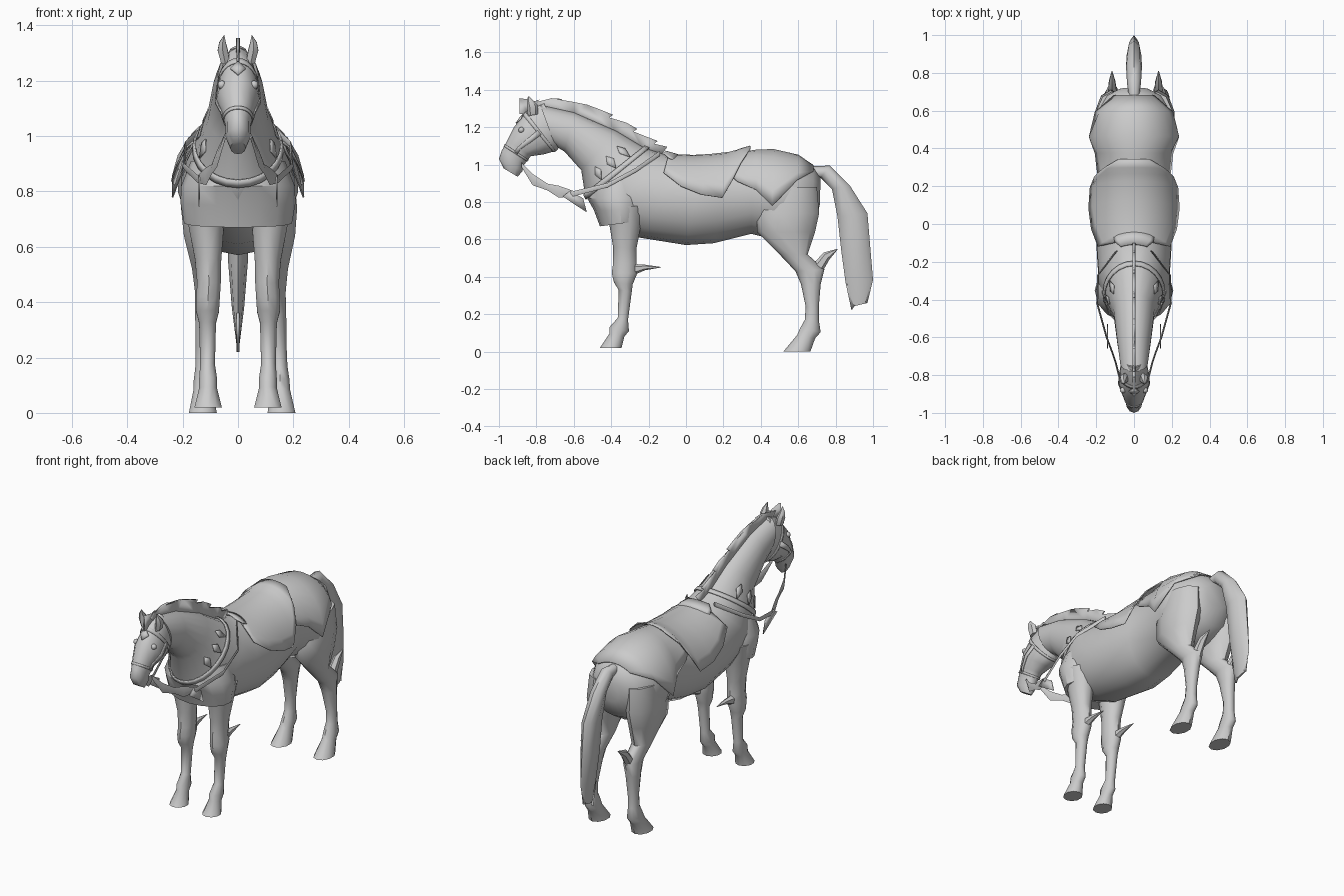
import bpy, bmesh
from math import sin, cos, pi
from mathutils import Vector, Matrix

if "Cube" in bpy.data.objects:
    bpy.data.objects.remove(bpy.data.objects["Cube"])

GREY = (0.6, 0.6, 0.6, 1)
coat = bpy.data.materials.new("plain_grey")
coat.use_nodes = True
coat.diffuse_color = GREY
coat.node_tree.nodes["Principled BSDF"].inputs["Base Color"].default_value = GREY


def finish(name, bm, mirror=False, thick=0.0, angle=0.8):
    """Turn a bmesh into a shaded object, optionally mirrored or thickened."""
    bmesh.ops.remove_doubles(bm, verts=bm.verts, dist=0.0005)
    bmesh.ops.recalc_face_normals(bm, faces=bm.faces)
    mesh = bpy.data.meshes.new(name)
    bm.to_mesh(mesh)
    bm.free()
    mesh.materials.append(coat)
    obj = bpy.data.objects.new(name, mesh)
    bpy.context.collection.objects.link(obj)
    bpy.ops.object.select_all(action='DESELECT')
    obj.select_set(True)
    bpy.context.view_layer.objects.active = obj
    bpy.ops.object.shade_smooth_by_angle(angle=angle)
    if thick:
        solid = obj.modifiers.new("thickness", 'SOLIDIFY')
        solid.thickness = thick
        solid.offset = 0
    if mirror:
        obj.modifiers.new("mirror", 'MIRROR')


def ring_point(ring, ang, off=0.0):
    """Point on an oval ring given as (y, z, opposite y, opposite z, centre x, half width)."""
    ay, az, by, bz, cx, hw = ring
    mid = Vector((cx, (ay + by) / 2, (az + bz) / 2))
    half = Vector((0, (ay - by) / 2, (az - bz) / 2))
    side = Vector((1, 0, 0))
    out = half.normalized() * cos(ang) + side * sin(ang)
    return mid + half * cos(ang) + side * hw * sin(ang) + out * off


def loft(name, rings, sides=8, **options):
    """Closed skin through a row of oval rings."""
    bm = bmesh.new()
    rows = [[bm.verts.new(ring_point(r, 2 * pi * i / sides)) for i in range(sides)]
            for r in rings]
    for low, high in zip(rows, rows[1:]):
        for i in range(sides):
            j = (i + 1) % sides
            bm.faces.new((low[i], low[j], high[j], high[i]))
    bm.faces.new(rows[0])
    bm.faces.new(rows[-1])
    finish(name, bm, **options)


def ring_at(rings, t):
    i = min(int(t), len(rings) - 2)
    return [a + (b - a) * (t - i) for a, b in zip(rings[i], rings[i + 1])]


def sheet(name, rings, rows, centre=0.0, flare=0.0, cols=12, thick=0.006):
    """Cloth or strap laid over a loft; rows are (position, half angle, offset)."""
    bm = bmesh.new()
    grid = []
    for t, half, off in rows:
        steps = [2 * i / cols - 1 for i in range(cols + 1)]
        grid.append([bm.verts.new(ring_point(ring_at(rings, t), centre + half * s,
                                             off + flare * half * s * s)) for s in steps])
    for low, high in zip(grid, grid[1:]):
        for i in range(cols):
            bm.faces.new((low[i], low[i + 1], high[i + 1], high[i]))
    finish(name, bm, thick=thick)


def plate(name, outline, x=0.0, thick=0.01, **options):
    """Flat side-on plate from a (y, z) outline."""
    bm = bmesh.new()
    face = bm.faces.new([bm.verts.new((x, y, z)) for y, z in outline])
    bmesh.ops.triangulate(bm, faces=[face])
    finish(name, bm, thick=thick, **options)


# Neck, chest, barrel and rump
BODY = [
    (-.78, 1.32, -.70, 1.10, 0, .073), (-.60, 1.28, -.65, 1.07, 0, .09),
    (-.37, 1.18, -.56, .97, 0, .11), (-.22, 1.09, -.54, .84, 0, .15),
    (-.10, 1.05, -.46, .70, 0, .19), (.0, 1.04, -.25, .61, 0, .20),
    (.10, 1.04, .0, .57, 0, .21), (.22, 1.05, .15, .58, 0, .195),
    (.35, 1.07, .35, .63, 0, .172), (.48, 1.075, .47, .60, 0, .22),
    (.60, 1.045, .58, .62, 0, .20), (.68, .99, .68, .68, 0, .15),
    (.72, .93, .715, .78, 0, .07)]
loft("body", BODY, sides=18)

# Broad chest cover with a straight lower hem
loft("chest_piece", [(-.50, .91, -.22, .91, 0, .17), (-.525, .82, -.20, .82, 0, .205),
                     (-.49, .75, -.21, .77, 0, .208), (-.46, .67, -.235, .70, 0, .195)],
     sides=16, angle=0.6)

# Head from poll to lips
HEAD = [
    (-.76, 1.33, -.66, 1.12, 0, .055), (-.85, 1.29, -.69, 1.075, 0, .072),
    (-.92, 1.20, -.76, 1.055, 0, .08), (-.955, 1.13, -.83, 1.045, 0, .06),
    (-.985, 1.075, -.865, 1.0, 0, .045), (-1.0, 1.03, -.875, .965, 0, .045),
    (-.975, .98, -.90, .935, 0, .028)]
loft("head", HEAD, sides=12)

# Legs: each ring runs from the front edge to the back edge
FRONT_LEG = [
    (-.43, .78, -.22, .78, .125, .075), (-.41, .68, -.24, .68, .115, .068),
    (-.39, .56, -.265, .55, .108, .05), (-.39, .47, -.265, .47, .105, .045),
    (-.397, .42, -.26, .42, .108, .045), (-.385, .37, -.285, .36, .11, .043),
    (-.36, .33, -.29, .32, .11, .032), (-.365, .18, -.31, .17, .11, .028),
    (-.41, .13, -.305, .11, .108, .034), (-.41, .095, -.33, .08, .108, .034),
    (-.46, .02, -.345, .02, .108, .052)]
HIND_LEG = [
    (.42, .88, .70, .88, .12, .085), (.38, .74, .712, .74, .13, .088),
    (.38, .64, .69, .64, .135, .075), (.50, .52, .65, .52, .13, .053),
    (.585, .43, .74, .44, .132, .042), (.615, .36, .72, .36, .138, .038),
    (.64, .24, .71, .24, .147, .03), (.635, .17, .71, .17, .15, .03),
    (.61, .125, .72, .105, .152, .036), (.595, .09, .69, .07, .154, .036),
    (.52, 0, .665, 0, .157, .053)]
HOCK_TUFT = [(.69, .48, .72, .41, .13, .026), (.735, .53, .765, .49, .13, .02),
             (.81, .55, .81, .545, .13, .002)]
loft("front_legs", FRONT_LEG, sides=10, mirror=True)


def right_side(rings):
    """Right hind leg stands slightly closer to the middle towards the ground."""
    return [(ay, az, by, bz, .03 * (1 - az) - cx, hw) for ay, az, by, bz, cx, hw in rings]


for word, place in (("left", list), ("right", right_side)):
    loft(word + "_hind_leg", place(HIND_LEG), sides=10)
    loft(word + "_hock_tuft", place(HOCK_TUFT), sides=6)

# Curved tufts behind the knees
loft("knee_tufts", [(-.30, .47, -.30, .40, .11, .025), (-.22, .465, -.22, .435, .11, .016),
                    (-.135, .453, -.135, .45, .11, .002)], sides=6, mirror=True)

# Tail
loft("tail", [
    (.65, .99, .67, .93, 0, .025), (.77, .995, .72, .93, 0, .037),
    (.875, .89, .78, .87, 0, .042), (.97, .74, .81, .72, 0, .04),
    (.985, .56, .83, .54, 0, .036), (1.0, .385, .853, .37, 0, .022),
    (.97, .26, .885, .24, 0, .006)], sides=8)
plate("tail_tip", [(.855, .36), (.885, .22), (.925, .28), (.97, .26), (.99, .38)])

# Jagged mane standing on the crest
base = [(-.80, 1.29), (-.60, 1.25), (-.37, 1.15), (-.22, 1.06), (-.14, 1.04)]
tips = [(-.84, 1.33), (-.72, 1.355), (-.60, 1.335), (-.46, 1.295), (-.32, 1.225),
        (-.20, 1.145), (-.10, 1.095)]
jagged = []
for (y0, z0), (y1, z1) in zip(tips, tips[1:]):
    jagged += [(y0, z0), ((y0 + y1) / 2, (z0 + z1) / 2 + .006),
               ((y0 + y1) / 2 - .02, (z0 + z1) / 2 - .008)]
plate("mane", jagged + [tips[-1]] + base[::-1], thick=.014)
plate("forelock", [(-.78, 1.31), (-.82, 1.345), (-.89, 1.355), (-.86, 1.325),
                   (-.89, 1.27), (-.84, 1.27)])

# Ears and eyes
loft("ears", [(-.845, 1.26, -.79, 1.27, .045, .018), (-.85, 1.305, -.79, 1.315, .055, .021),
              (-.85, 1.335, -.815, 1.34, .056, .014), (-.845, 1.365, -.84, 1.365, .05, .001)],
     sides=6, mirror=True)
eyes = bmesh.new()
bmesh.ops.create_uvsphere(eyes, u_segments=10, v_segments=6, radius=.016,
                          matrix=Matrix.Translation((.058, -.88, 1.185)))
finish("eyes", eyes, mirror=True)

# Bridle straps and forehead ornament
for name, t in (("noseband", 3.4), ("browband", 1.1)):
    sheet(name, HEAD, [(t, pi, .001), (t + .2, pi, .001)], cols=24, thick=.004)
for name, c in (("left_cheek_strap", pi / 2), ("right_cheek_strap", -pi / 2)):
    sheet(name, HEAD, [(1.2, .12, .002), (2, .12, .002), (3, .12, .002), (3.5, .14, .002)],
          c, cols=2, thick=.004)
sheet("forehead_diamond", HEAD, [(1.25, 0, .004), (1.5, .35, .006), (1.8, 0, .004)], cols=2)

# Saddle rising to the cantle, low pommel, and the pointed rump cloth
sheet("saddle", BODY, [
    (4.1, .4, .008), (4.5, 1.05, .008), (5.4, 1.3, .01), (6.2, 1.45, .012),
    (7.05, 1.55, .014), (7.35, 1.2, .018), (7.6, .85, .024), (7.95, .4, .03)], flare=.015)
sheet("pommel", BODY, [(3.8, .35, .02), (4.15, .5, .018), (4.5, .55, .01)])
sheet("rump_cloth", BODY, [
    (7, .9, .004), (7.5, 1.25, .005), (8.2, 1.5, .006), (8.9, 1.8, .006), (10, 1.2, .005),
    (11, .7, .005)], flare=.012)

# Collar and leaf pendants
sheet("collar", BODY, [(2.95, pi, .008), (3.15, pi, .008)], cols=24)
for i, c in enumerate((1.0, 1.5, 2.0)):
    for side, word in ((1, "left"), (-1, "right")):
        sheet(f"{word}_leaf_{i}", BODY, [(2.35, 0, .004), (2.6, .13, .004), (2.95, 0, .006)],
              centre=c * side, cols=2, thick=.004)

# Hanging reins from the mouth to the withers
path = [(-.88, 1.0, .046, .012), (-.82, .92, .075, .03), (-.74, .88, .095, .018),
        (-.68, .855, .115, .032), (-.60, .845, .145, .014), (-.42, .89, .195, .012),
        (-.27, .97, .19, .012), (-.14, 1.06, .09, .014)]
loft("reins", [(y, z + w, y, z - w, x, .005) for y, z, x, w in path], sides=4, mirror=True)
plate("rein_ends", [(-.62, .86), (-.55, .82), (-.53, .745), (-.60, .79), (-.66, .83)],
      x=.14, thick=.006, mirror=True)
